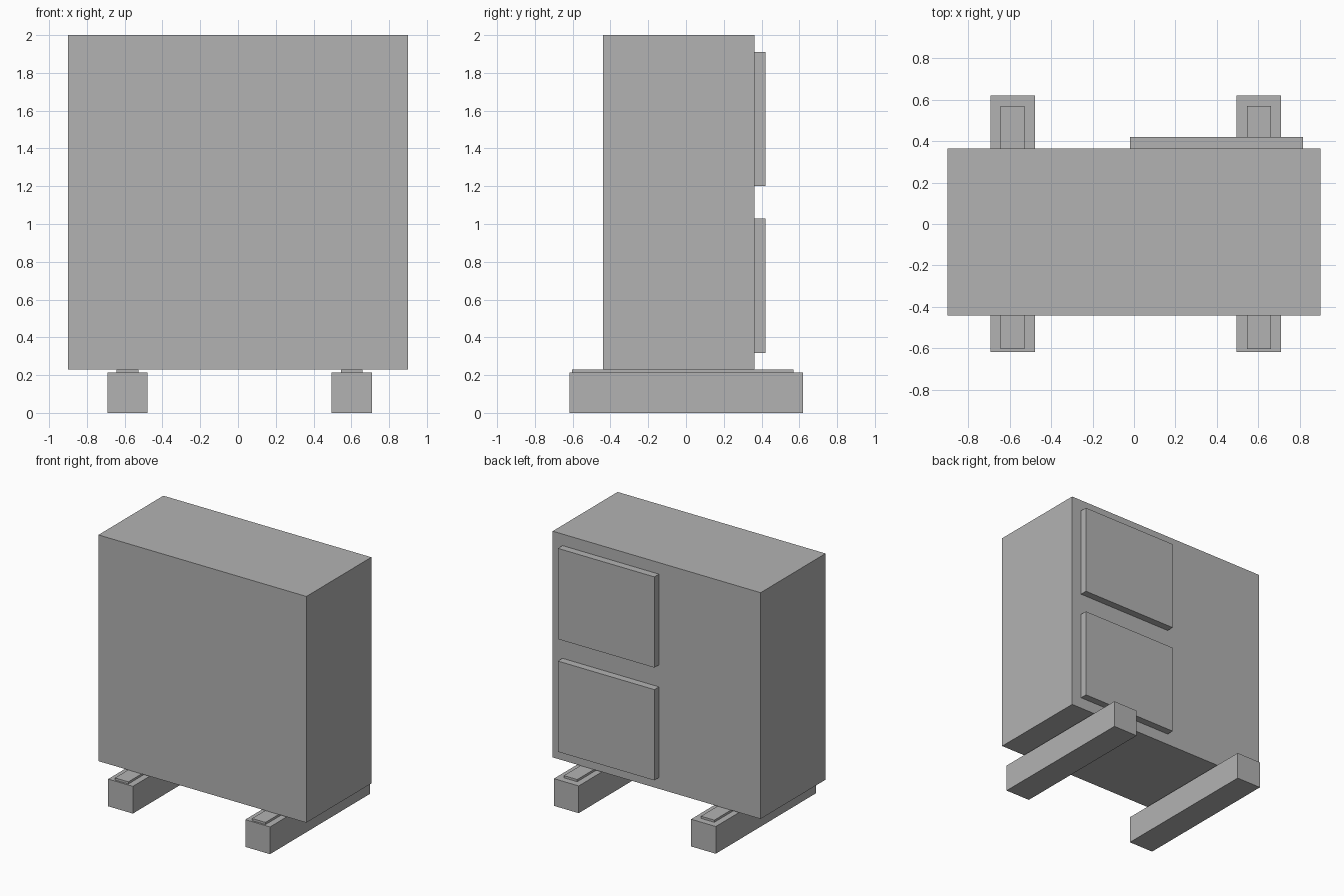
import bpy

# Remove the default object
cube = bpy.data.objects.get("Cube")
if cube:
    bpy.data.objects.remove(cube, do_unlink=True)

# Single grey material
grey = bpy.data.materials.new("plain_grey")
grey.use_nodes = True
colour = (0.45, 0.45, 0.45, 1)
grey.diffuse_color = colour
grey.node_tree.nodes["Principled BSDF"].inputs["Base Color"].default_value = colour


def box(name, low, high):
    """Add a box spanning two opposite corners."""
    centre = [(a + b) / 2 for a, b in zip(low, high)]
    bpy.ops.mesh.primitive_cube_add(size=1, location=centre)
    obj = bpy.context.object
    obj.name = name
    obj.scale = [b - a for a, b in zip(low, high)]
    bpy.ops.object.transform_apply(location=False, rotation=False, scale=True)
    obj.data.materials.append(grey)
    return obj


# Cabinet body
box("cabinet_body", (-0.9, -0.44, 0.23), (0.9, 0.363, 2.0))

# Raised panels on the back
for level, bottom in (("lower", 0.318), ("upper", 1.2)):
    box(level + "_back_panel", (-0.02, 0.355, bottom), (0.815, 0.42, bottom + 0.71))

# Support beams, each with a thin mounting strip on top
for side, x in (("right", -0.585), ("left", 0.602)):
    box(side + "_support_beam", (x - 0.107, -0.617, 0), (x + 0.107, 0.62, 0.213))
    box(side + "_mounting_strip", (x - 0.058, -0.603, 0.205), (x + 0.058, 0.568, 0.23))
